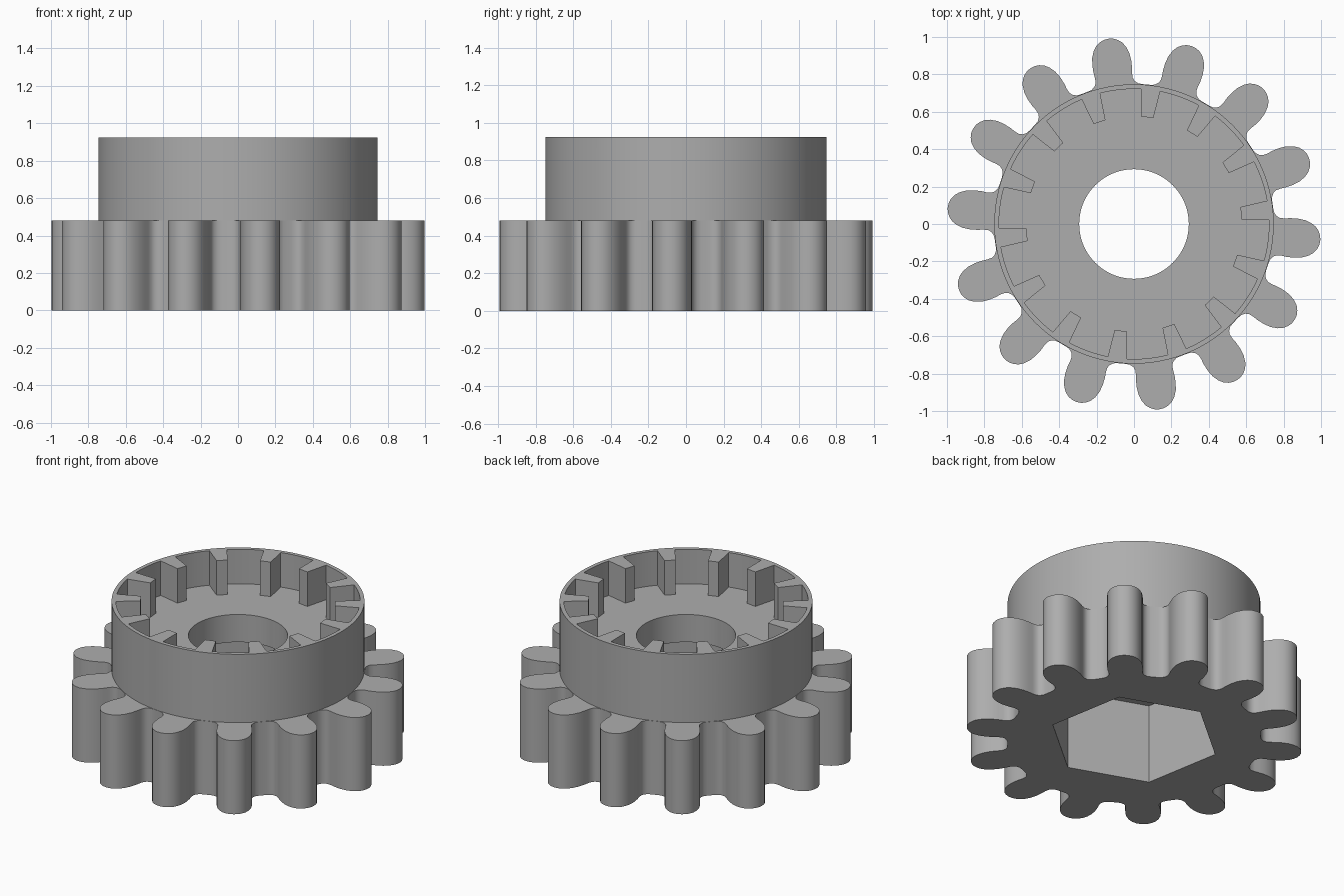
import bpy, bmesh
from math import sin, cos, radians, tau, hypot, atan2

if "Cube" in bpy.data.objects:
    bpy.data.objects.remove(bpy.data.objects["Cube"], do_unlink=True)

TEETH = 14
PITCH = tau / TEETH

grey = bpy.data.materials.new("plain_grey")
grey.use_nodes = True
colour = (0.42, 0.42, 0.42, 1)
grey.diffuse_color = colour
grey.node_tree.nodes["Principled BSDF"].inputs["Base Color"].default_value = colour


def circle(radius, count, start=0.0):
    return [(radius * cos(start + tau * i / count), radius * sin(start + tau * i / count))
            for i in range(count)]


def repeat_round(half_shape, start):
    """Mirror a (radius, half width) flank and repeat it around the axis."""
    flank = [(r, -w) for r, w in half_shape] + [(r, w) for r, w in reversed(half_shape) if w > 0]
    points = []
    for i in range(TEETH):
        a = start + PITCH * i
        points += [(r * cos(a) - w * sin(a), r * sin(a) + w * cos(a)) for r, w in flank]
    return points


def prism(name, outline, bottom, top):
    bm = bmesh.new()
    face = bm.faces.new([bm.verts.new((x, y, bottom)) for x, y in outline])
    moved = bmesh.ops.extrude_face_region(bm, geom=[face])["geom"]
    bmesh.ops.translate(bm, vec=(0, 0, top - bottom),
                        verts=[v for v in moved if isinstance(v, bmesh.types.BMVert)])
    bmesh.ops.recalc_face_normals(bm, faces=bm.faces)
    mesh = bpy.data.meshes.new(name)
    bm.to_mesh(mesh)
    bm.free()
    mesh.materials.append(grey)
    obj = bpy.data.objects.new(name, mesh)
    bpy.context.collection.objects.link(obj)
    return obj


def combine(target, other, operation):
    mod = target.modifiers.new(operation, 'BOOLEAN')
    mod.operation, mod.object, mod.solver = operation, other, 'EXACT'
    bpy.context.view_layer.objects.active = target
    bpy.ops.object.modifier_apply(modifier=mod.name)
    bpy.data.objects.remove(other, do_unlink=True)


# Outer teeth with rounded tips, bulging flanks and filleted roots
tooth = [(0.735, 0.145), (0.742, 0.125), (0.757, 0.108), (0.775, 0.1), (0.8, 0.1),
         (0.83, 0.104), (0.87, 0.105), (0.91, 0.1), (0.945, 0.087), (0.97, 0.07),
         (0.987, 0.048), (0.997, 0.025), (1.0, 0.0)]
gear = prism("gear_body", repeat_round(tooth, radians(-5)), 0, 0.48)

# Raised collar
combine(gear, prism("collar", circle(0.747, 128), 0.1, 0.925), 'UNION')

# Recess in the collar, leaving inward tabs and a thin rim
tab = [(0.72, 0.052), (0.575, 0.033)]
recess = []
for i in range(TEETH):
    a = radians(5.8) + PITCH * i
    recess += [(r * cos(a) - w * sin(a), r * sin(a) + w * cos(a))
               for r, w in [(0.72, -0.052), (0.575, -0.033), (0.575, 0.033), (0.72, 0.052)]]
    edge = atan2(0.052, 0.72)
    radius = hypot(0.72, 0.052)
    for k in range(1, 6):
        b = a + edge + (PITCH - 2 * edge) * k / 6
        recess.append((radius * cos(b), radius * sin(b)))
combine(gear, prism("recess", recess, 0.70, 1.2), 'DIFFERENCE')

# Round bore from above and hexagonal socket from below
combine(gear, prism("bore", circle(0.293, 96), 0.3, 1.2), 'DIFFERENCE')
combine(gear, prism("socket", circle(0.51, 6, radians(40)), -0.2, 0.52), 'DIFFERENCE')

bpy.ops.object.select_all(action='DESELECT')
gear.select_set(True)
bpy.context.view_layer.objects.active = gear
bpy.ops.object.shade_smooth_by_angle(angle=radians(30))
